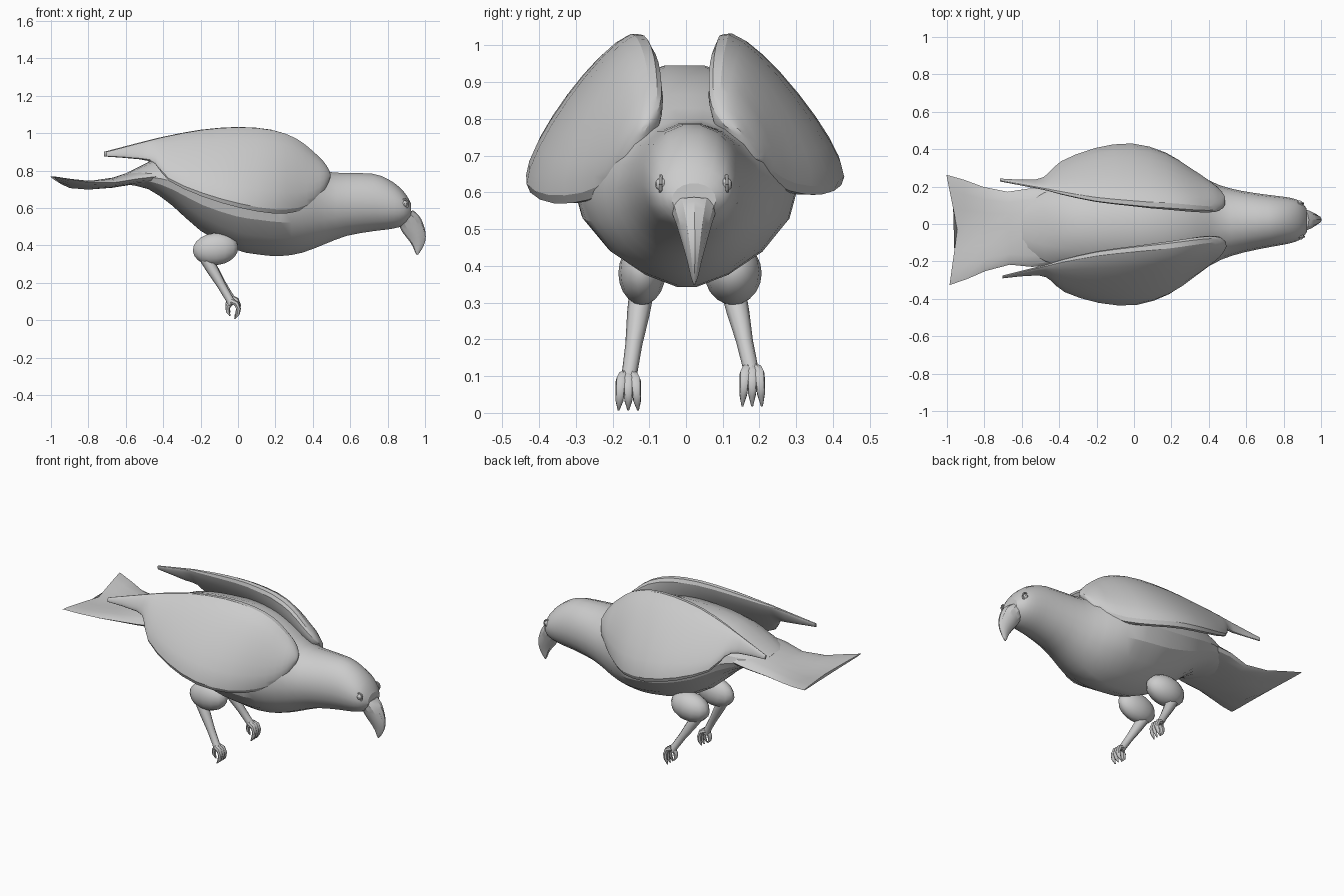
import bpy
import bmesh
from math import sin, cos, pi, radians
from mathutils import Vector, Matrix

cube = bpy.data.objects.get("Cube")
if cube:
    bpy.data.objects.remove(cube)

grey = bpy.data.materials.new("plain grey")
grey.use_nodes = True
COLOUR = (0.6, 0.6, 0.6, 1)
grey.diffuse_color = COLOUR
grey.node_tree.nodes["Principled BSDF"].inputs["Base Color"].default_value = COLOUR
YAW = Matrix.Translation((0, -.004, 0)) @ Matrix.Rotation(radians(1.6), 4, "Z")


def finish(name, bm, turn=True, angle=24):
    if turn:
        bmesh.ops.transform(bm, matrix=YAW, verts=bm.verts)
    bmesh.ops.recalc_face_normals(bm, faces=bm.faces)
    mesh = bpy.data.meshes.new(name)
    bm.to_mesh(mesh)
    bm.free()
    mesh.materials.append(grey)
    ob = bpy.data.objects.new(name, mesh)
    bpy.context.collection.objects.link(ob)
    bpy.ops.object.select_all(action="DESELECT")
    ob.select_set(True)
    bpy.context.view_layer.objects.active = ob
    bpy.ops.object.shade_smooth_by_angle(angle=radians(angle))


def refine(rows):
    """Add a smoothly interpolated row between each pair of rows."""
    out = []
    last = len(rows) - 1
    for k in range(last):
        a, b, c, d = rows[max(k - 1, 0)], rows[k], rows[k + 1], rows[min(k + 2, last)]
        out.append(b)
        out.append(tuple((9 * (q + r) - p - s) / 16 for p, q, r, s in zip(a, b, c, d)))
    return out + [rows[last]]


def skin(bm, rings):
    """Bridge closed rings of points and cap both ends."""
    loops = [[bm.verts.new(p) for p in ring] for ring in rings]
    n = len(loops[0])
    for a, b in zip(loops, loops[1:]):
        for i in range(n):
            j = (i + 1) % n
            bm.faces.new((a[i], a[j], b[j], b[i]))
    bm.faces.new(loops[0])
    bm.faces.new(loops[-1])


def tube(bm, path, radii, sides=8):
    """Tapered round limb along a path."""
    pts = [Vector(p) for p in path]
    rings = []
    for k, p in enumerate(pts):
        d = (pts[min(k + 1, len(pts) - 1)] - pts[max(k - 1, 0)]).normalized()
        u = d.cross(Vector((0, 1, 0))).normalized()
        v = d.cross(u)
        rings.append([p + radii[k] * (u * cos(2 * pi * i / sides) + v * sin(2 * pi * i / sides))
                      for i in range(sides)])
    skin(bm, rings)


# Body, neck and head: x, half width, top, widest height, bottom
BODY = [(-.60, .12, .785, .755, .725), (-.48, .19, .845, .765, .70), (-.35, .235, .91, .74, .61),
        (-.20, .28, .94, .69, .475), (-.02, .305, .95, .65, .375), (.10, .31, .945, .635, .348),
        (.22, .30, .92, .62, .338), (.34, .26, .87, .61, .356), (.46, .20, .80, .61, .402),
        (.58, .165, .79, .62, .448), (.72, .14, .785, .625, .473), (.80, .128, .757, .615, .483),
        (.86, .115, .715, .605, .495), (.90, .094, .67, .595, .515), (.925, .06, .625, .58, .54)]
bm = bmesh.new()
rings = []
for x, w, top, mid, low in refine(BODY):
    ring = []
    for i in range(18):
        a = 2 * pi * i / 18
        upper = sin(a) >= 0
        h = (top - mid) if upper else (mid - low)
        # The deep breast narrows to a keel below the widest line
        power = 1 if upper else max(1, 4.7 * w)
        across = abs(cos(a)) ** power * (1 if cos(a) > 0 else -1)
        ring.append((x, w * across, mid + h * sin(a)))
    rings.append(ring)
skin(bm, rings)
finish("body", bm)

# Forked tail fan: x, half width, middle height, half thickness, edge lift
TAIL = [(-.42, .20, .78, .05, -.01), (-.55, .21, .765, .036, -.01), (-.67, .195, .735, .027, 0),
        (-.80, .225, .718, .02, .018), (-.90, .265, .72, .014, .032), (-.995, .295, .735, .008, .033)]
bm = bmesh.new()
rings = []
for x, w, z, t, lift in TAIL:
    ring = []
    for i in range(16):
        a = 2 * pi * i / 16
        edge = abs(cos(a))
        notch = .05 * (1 - edge) if x < -.95 else 0
        ring.append((x + notch, w * cos(a), z + t * sin(a) + lift * edge))
    rings.append(ring)
skin(bm, rings)
finish("tail", bm)

# Folded wings: x, upper edge y and z, lower edge y and z, half thickness
WING = [(-.71, .255, .90, .262, .875, .008), (-.52, .212, .95, .252, .86, .014),
        (-.45, .195, .967, .285, .835, .02), (-.38, .175, .983, .345, .745, .032),
        (-.20, .14, 1.015, .405, .66, .05), (0, .12, 1.03, .42, .60, .06),
        (.18, .105, 1.015, .36, .57, .07), (.31, .092, .97, .27, .58, .068),
        (.40, .086, .90, .205, .62, .06), (.455, .09, .845, .165, .68, .045),
        (.482, .105, .805, .14, .74, .02), (.49, .115, .785, .13, .765, .006)]
# The left wing sits a little closer in and higher at its lower edge
for name, side, tuck, raise_low in (("left_wing", 1, .02, .024), ("right_wing", -1, 0, 0)):
    bm = bmesh.new()
    rings = []
    for x, yt, zt, yb, zb, t in refine(WING):
        front = min(1, max(0, (x + .4) / .5))
        a = Vector((x, yt - tuck * front, zt))
        b = Vector((x, yb + tuck * front * .4, zb + raise_low * front * (x < .45)))
        chord = b - a
        out = Vector((0, -chord.z, chord.y)).normalized()
        ring = []
        for i in range(20):
            ang = 2 * pi * i / 20
            s = sin(ang)
            bulge = t * abs(s) ** .9 * (1 if s > 0 else -.8)
            p = a + chord * (.5 - .5 * cos(ang)) + out * bulge
            ring.append((p.x, side * p.y, p.z))
        rings.append(ring)
    skin(bm, rings)
    finish(name, bm)

# Hooked beak: centre x and z, half depth, half width
BEAK = [(.885, .565, .055, .068), (.913, .535, .06, .056), (.934, .495, .06, .043),
        (.957, .45, .05, .03), (.968, .41, .037, .019), (.966, .375, .022, .011),
        (.96, .35, .004, .003)]
bm = bmesh.new()
skin(bm, [[(x + r * cos(2 * pi * i / 12) * .92, w * sin(2 * pi * i / 12),
            z + r * cos(2 * pi * i / 12) * .4) for i in range(12)]
          for x, z, r, w in refine(BEAK)])
finish("beak", bm)

# Eyes with a raised lid ring
for name, side in (("left_eye", 1), ("right_eye", -1)):
    bm = bmesh.new()
    place = Matrix.Translation((.888, side * .087, .622))
    bmesh.ops.create_uvsphere(bm, u_segments=10, v_segments=8, radius=.018, matrix=place)
    finish(name, bm)
    bm = bmesh.new()
    lid = [(.888 + .02 * cos(k * pi / 5), side * .09, .622 + .024 * sin(k * pi / 5)) for k in range(11)]
    tube(bm, lid, [.005] * 11, 6)
    finish(name + "_lid", bm)

# Legs: label, hip, ankle, foot lift, thigh half width
for label, hip, ankle, lift, full in (("left", .128, .180, .018, .078), ("right", -.120, -.157, 0, .064)):
    # Feathered thigh
    bm = bmesh.new()
    place = (Matrix.Translation((-.12, hip, .38)) @ Matrix.Rotation(radians(-6), 4, "Y")
             @ Matrix.Diagonal((.125, full, .086, 1)))
    bmesh.ops.create_uvsphere(bm, u_segments=14, v_segments=10, radius=1, matrix=place)
    finish(label + "_thigh", bm, False, 50)
    # Shank
    bm = bmesh.new()
    knee = Vector((-.175, hip, .335))
    foot = Vector((-.03, ankle, .085 + lift))
    path = [knee.lerp(foot, f) for f in (0, .25, .6, .9, 1)]
    tube(bm, path, [.034, .031, .023, .021, .026], 8)
    finish(label + "_shank", bm, False, 50)
    # Curled toes, three forward and one back
    bm = bmesh.new()
    for spread in (-1, 0, 1):
        dy = .022 * spread
        tube(bm, [(-.035, ankle + dy * .5, .10 + lift), (-.008, ankle + dy * .9, .088 + lift),
                  (.003, ankle + dy, .06 + lift), (-.002, ankle + dy * 1.1, .032 + lift),
                  (-.018, ankle + dy * 1.2, .008 + lift * .6)], [.017, .015, .013, .011, .003], 7)
    tube(bm, [(-.035, ankle, .10 + lift), (-.055, ankle, .07 + lift), (-.055, ankle, .045 + lift),
              (-.042, ankle, .022 + lift)], [.016, .014, .011, .003], 7)
    finish(label + "_foot", bm, False, 50)
